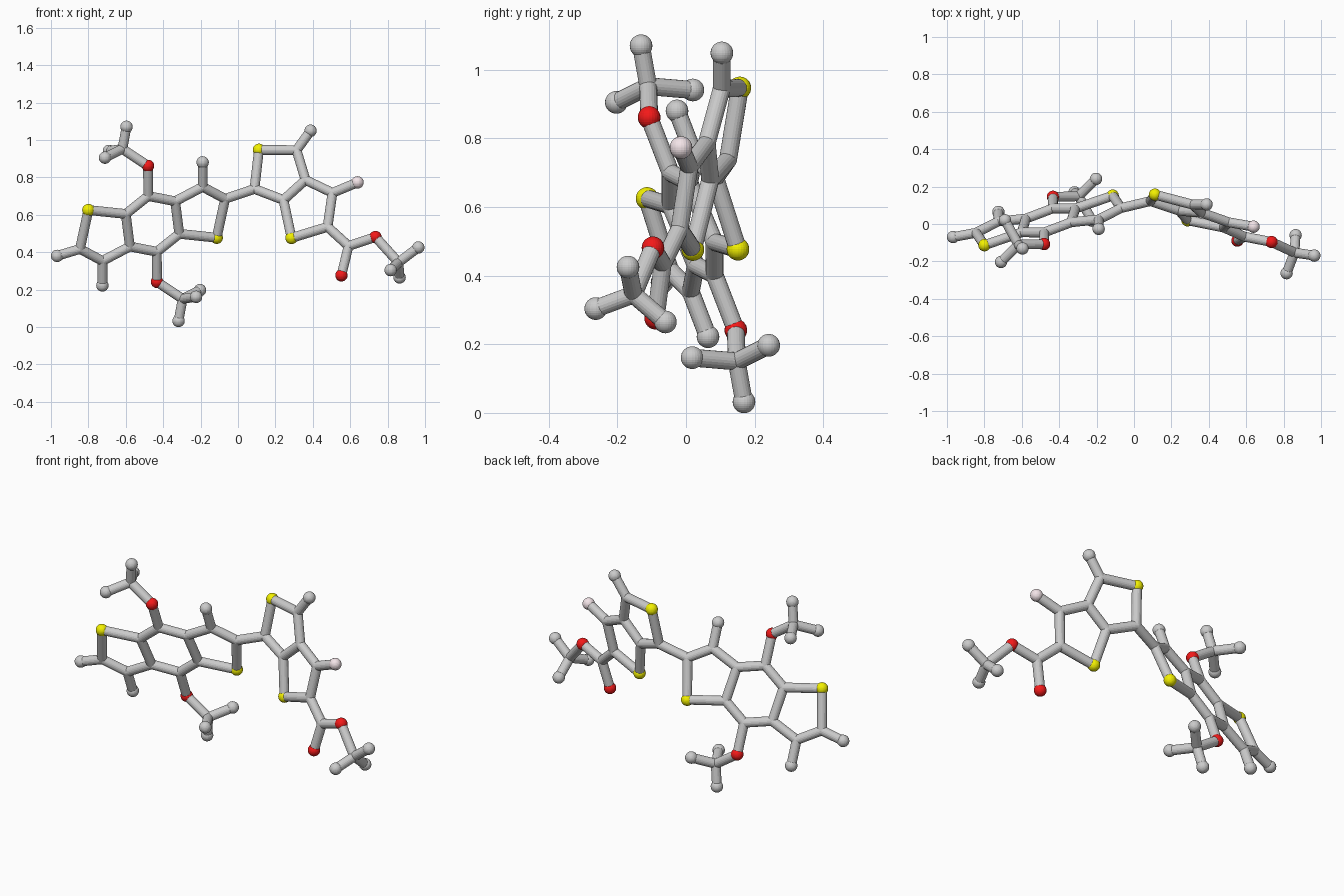
import bpy
from mathutils import Vector

if "Cube" in bpy.data.objects:
    bpy.data.objects.remove(bpy.data.objects["Cube"])

BALL, BOND = 0.033, 0.026
CENTRE = Vector((-0.457, 0.019, 0.551))   # symmetry point of the three-ring unit
COLOURS = {"sulfur": (0.9, 0.88, 0.0, 1), "oxygen": (0.9, 0.01, 0.01, 1),
           "fluorine": (0.9, 0.78, 0.81, 1)}
mats = {}
for name, col in COLOURS.items():
    mats[name] = bpy.data.materials.new(name + "_colour")
    mats[name].diffuse_color = col


def left_plane(x, z):
    return Vector((x, 0.019 + 0.303 * (x + 0.457) - 0.384 * (z - 0.551), z))


def right_plane(x, z):
    return Vector((x, 0.0023 - 0.261 * x + 0.194 * z, z))


# Three-ring unit: one half, the other half is its point reflection
half = {k: left_plane(*p) for k, p in {
    "sulfur": (-0.80, 0.625), "tip": (-0.845, 0.417), "side": (-0.725, 0.353),
    "side_end": (-0.725, 0.222), "inner_low": (-0.578, 0.43), "inner_high": (-0.60, 0.604),
    "top": (-0.48, 0.70), "oxygen": (-0.481, 0.861)}.items()}
half["methyl"] = Vector((-0.618, -0.11, 0.952))
half["methyl_end_a"] = Vector((-0.596, -0.131, 1.07))
half["methyl_end_b"] = Vector((-0.711, -0.203, 0.905))
half["methyl_end_c"] = Vector((-0.69, 0.02, 0.941))

atoms = {}
for k, p in half.items():
    atoms["left_" + k] = p
    atoms["opposite_" + k] = 2 * CENTRE - p
atoms["left_tip_end"] = left_plane(-0.967, 0.38)

half_bonds = ["sulfur tip", "tip side", "side side_end", "side inner_low",
              "inner_low inner_high", "inner_high sulfur", "inner_high top", "top oxygen",
              "oxygen methyl", "methyl methyl_end_a", "methyl methyl_end_b",
              "methyl methyl_end_c"]
bonds = [("left_tip", "left_tip_end"), ("left_inner_low", "opposite_top"),
         ("left_top", "opposite_inner_low")]
for side in ("left_", "opposite_"):
    bonds += [tuple(side + n for n in b.split()) for b in half_bonds]

# Two-ring unit with the ester tail
for k, p in {
    "link": (0.088, 0.738), "sulfur_high": (0.112, 0.947), "crown": (0.313, 0.945),
    "crown_end": (0.388, 1.049), "fuse_high": (0.361, 0.786), "fuse_low": (0.243, 0.679),
    "shoulder": (0.505, 0.717), "fluorine": (0.639, 0.773), "base": (0.479, 0.535),
    "sulfur_low": (0.286, 0.476), "ester": (0.591, 0.433), "oxygen_low": (0.553, 0.276),
    "oxygen_bridge": (0.735, 0.481)}.items():
    atoms["right_" + k] = right_plane(*p)
atoms["right_methyl"] = Vector((0.858, -0.153, 0.345))
atoms["right_methyl_end_a"] = Vector((0.964, -0.169, 0.425))
atoms["right_methyl_end_b"] = Vector((0.816, -0.263, 0.304))
atoms["right_methyl_end_c"] = Vector((0.864, -0.06, 0.265))

right_bonds = ["link sulfur_high", "sulfur_high crown", "crown crown_end", "crown fuse_high",
               "fuse_high fuse_low", "fuse_low link", "fuse_high shoulder",
               "shoulder fluorine", "shoulder base", "base sulfur_low",
               "sulfur_low fuse_low", "base ester", "ester oxygen_low",
               "ester oxygen_bridge", "oxygen_bridge methyl", "methyl methyl_end_a",
               "methyl methyl_end_b", "methyl methyl_end_c"]
bonds += [tuple("right_" + n for n in b.split()) for b in right_bonds]
bonds.append(("opposite_tip", "right_link"))

# Balls: full size for coloured atoms and free ends, bond size at plain joints
for name, p in atoms.items():
    kind = next((k for k in COLOURS if k in name), None)
    r = BALL if kind or "_end" in name else BOND
    bpy.ops.mesh.primitive_uv_sphere_add(segments=24, ring_count=16, radius=r, location=p)
    ob = bpy.context.object
    ob.name = name + "_ball"
    if kind:
        ob.data.materials.append(mats[kind])

# Rods between the balls
for a, b in bonds:
    d = atoms[b] - atoms[a]
    bpy.ops.mesh.primitive_cylinder_add(vertices=20, radius=BOND, depth=d.length,
                                        location=(atoms[a] + atoms[b]) / 2,
                                        rotation=d.to_track_quat('Z', 'Y').to_euler())
    bpy.context.object.name = "rod_" + a + "_to_" + b

for m in bpy.data.materials:
    if m.users and not m.is_grease_pencil:
        m.use_nodes = True
        m.node_tree.nodes["Principled BSDF"].inputs["Base Color"].default_value = m.diffuse_color
